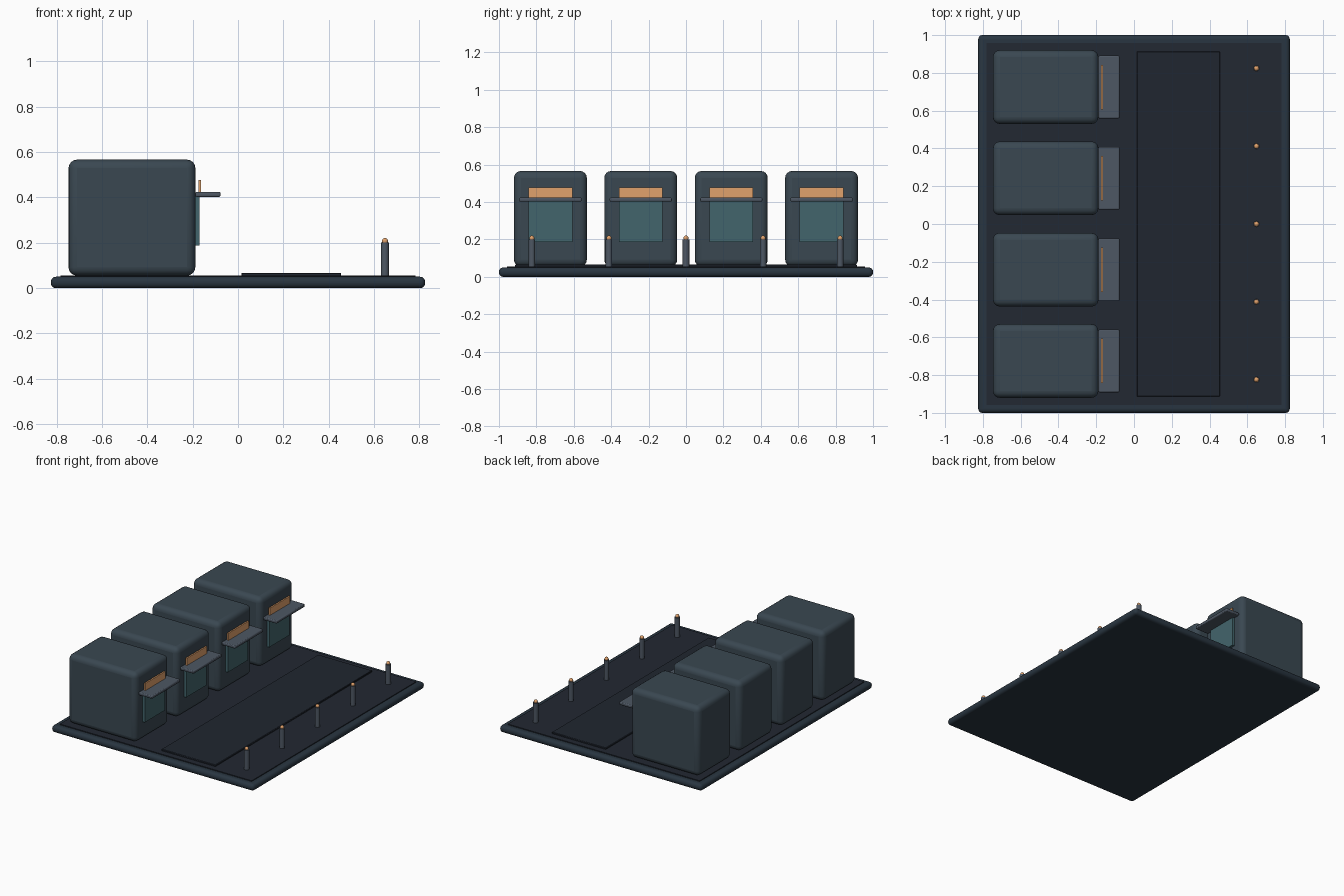
import bpy, math

if "Cube" in bpy.data.objects:
    bpy.data.objects.remove(bpy.data.objects["Cube"])


def mat(name, rgb):
    m = bpy.data.materials.new(name)
    m.diffuse_color = (*rgb, 1)
    m.use_nodes = True
    m.node_tree.nodes["Principled BSDF"].inputs["Base Color"].default_value = m.diffuse_color
    return m


EDGE = mat("edge_blue", (0.022, 0.036, 0.052))
FLOOR = mat("floor_dark", (0.016, 0.021, 0.032))
LANE = mat("lane_dark", (0.014, 0.019, 0.029))
POD = mat("pod_slate", (0.042, 0.064, 0.083))
METAL = mat("metal_grey", (0.075, 0.095, 0.125))
GLASS = mat("glass_teal", (0.055, 0.13, 0.15))
LAMP = mat("lamp_orange", (0.75, 0.36, 0.15))


def box(name, x, y, z, material, bevel=0.0, segments=3):
    """Box from (min, max) ranges with an optional rounded edge."""
    bpy.ops.mesh.primitive_cube_add(size=1, location=[sum(r) / 2 for r in (x, y, z)])
    o = bpy.context.object
    o.name = name
    o.scale = [r[1] - r[0] for r in (x, y, z)]
    bpy.ops.object.transform_apply(location=False, rotation=False, scale=True)
    o.data.materials.append(material)
    if bevel:
        b = o.modifiers.new("round", "BEVEL")
        b.width, b.segments = bevel, segments
        bpy.ops.object.shade_smooth_by_angle(angle=math.radians(40))
    return o


def mid(c, w):
    return (c - w / 2, c + w / 2)


# ground slab, inset floor and walkway strip
box("base_slab", (-0.825, 0.825), (-1, 1), (0, 0.05), EDGE, 0.022, 4)
box("floor_inset", (-0.782, 0.782), (-0.957, 0.957), (0.03, 0.056), FLOOR)
box("walkway", (0.015, 0.455), (-0.913, 0.913), (0.05, 0.067), LANE, 0.003, 1)

# four pods, each with a window, canopy and sign
for i, y in enumerate((-0.725, -0.242, 0.242, 0.725), 1):
    box(f"pod_{i}", (-0.747, -0.188), mid(y, 0.39), (0.055, 0.566), POD, 0.037, 4)
    box(f"window_{i}", (-0.192, -0.17), mid(y, 0.235), (0.187, 0.412), GLASS)
    box(f"canopy_{i}", (-0.188, -0.077), mid(y, 0.332), (0.402, 0.424), METAL, 0.006, 2)
    box(f"sign_{i}", (-0.175, -0.164), mid(y, 0.235), (0.42, 0.477), LAMP)

# row of bollards with small lamps
for i in range(5):
    y = -0.824 + 0.412 * i
    bpy.ops.mesh.primitive_cylinder_add(vertices=24, radius=0.0175, depth=0.15,
                                        location=(0.648, y, 0.125))
    o = bpy.context.object
    o.name = f"bollard_{i + 1}"
    o.data.materials.append(METAL)
    bpy.ops.object.shade_smooth_by_angle(angle=math.radians(40))
    bpy.ops.mesh.primitive_uv_sphere_add(segments=20, ring_count=12, radius=0.0135,
                                         location=(0.648, y, 0.207))
    o = bpy.context.object
    o.name = f"bollard_lamp_{i + 1}"
    o.data.materials.append(LAMP)
    bpy.ops.object.shade_smooth_by_angle(angle=math.radians(60))
